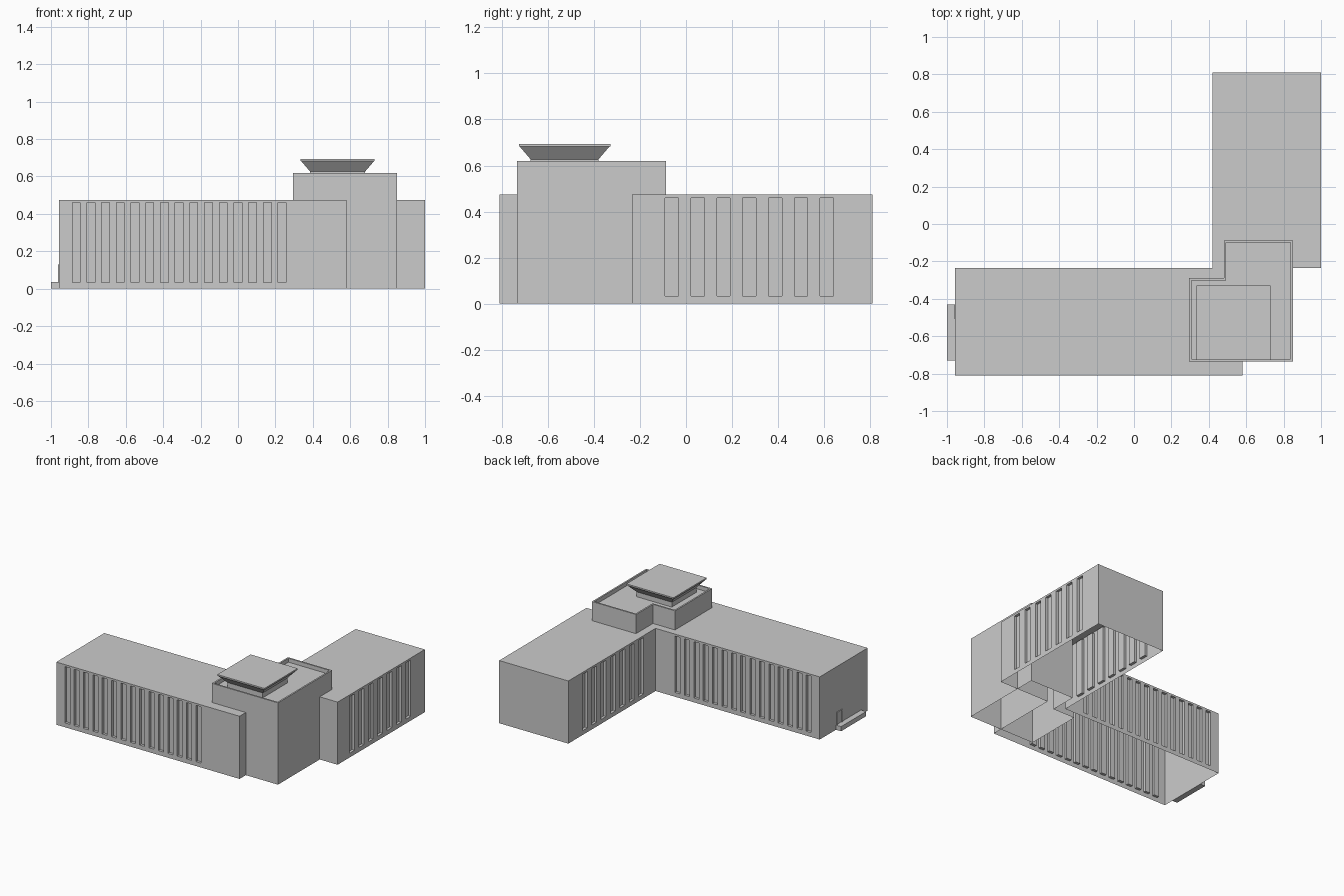
import bpy, bmesh
from mathutils import Vector

if "Cube" in bpy.data.objects:
    bpy.data.objects.remove(bpy.data.objects["Cube"])

H = 0.475            # wing height
Z0, Z1 = 0.033, 0.46  # window sill and head
DEPTH = 0.02


def finish(bm, name):
    bmesh.ops.remove_doubles(bm, verts=bm.verts, dist=1e-5)
    me = bpy.data.meshes.new(name)
    bm.to_mesh(me)
    bm.free()
    ob = bpy.data.objects.new(name, me)
    bpy.context.collection.objects.link(ob)
    return ob


def quad(bm, *pts):
    bm.faces.new([bm.verts.new(p) for p in pts])


def wall(bm, a, b, centres=(), w=0.04):
    """Wall from a to b (outside on the right) with recessed windows."""
    a, b = Vector((*a, 0)), Vector((*b, 0))
    d = (b - a).normalized()
    inward = Vector((-d.y, d.x, 0)) * DEPTH
    P = lambda u, z: a + d * u + Vector((0, 0, z))
    us = [0.0]
    for c in sorted(centres):
        us += [c - w / 2, c + w / 2]
    us.append((b - a).length)
    if len(us) == 2:
        quad(bm, P(us[0], 0), P(us[1], 0), P(us[1], H), P(us[0], H))
        return
    zs = [0, Z0, Z1, H]
    for i in range(len(us) - 1):
        for j in range(3):
            c = [P(us[i], zs[j]), P(us[i + 1], zs[j]),
                 P(us[i + 1], zs[j + 1]), P(us[i], zs[j + 1])]
            if i % 2 and j == 1:
                k = [p + inward for p in c]
                quad(bm, *k)
                for n in range(4):
                    m = (n + 1) % 4
                    quad(bm, c[n], c[m], k[m], k[n])
            else:
                quad(bm, *c)


def box(name, x0, x1, y0, y1, z0, z1, flare=0.0):
    """Box whose top may be wider than its base by flare on each side."""
    bm = bmesh.new()
    bmesh.ops.create_cube(bm, size=1)
    for v in bm.verts:
        sx, sy, up = v.co.x > 0, v.co.y > 0, v.co.z > 0
        f = flare if up else 0
        v.co = (x1 + f if sx else x0 - f, y1 + f if sy else y0 - f, z1 if up else z0)
    return finish(bm, name)


# Two wings: open-bottomed outline with window rows on the four long walls
outline = [(-0.957, -0.81), (0.58, -0.81), (0.58, -0.235), (1, -0.235),
           (1, 0.81), (0.42, 0.81), (0.42, -0.235), (-0.957, -0.235)]
xs = [-0.865 + 0.0786 * i for i in range(15)]
ys = [-0.062 + 0.1123 * i for i in range(7)]
windows = {0: ([x + 0.957 for x in xs], 0.042),
           3: ([y + 0.235 for y in ys], 0.058),
           5: ([0.81 - y for y in ys], 0.058),
           6: ([0.42 - x for x in xs], 0.042)}
bm = bmesh.new()
for i, p in enumerate(outline):
    wall(bm, p, outline[(i + 1) % len(outline)], *windows.get(i, ()))
# Flat roofs
for x0, x1, y0, y1 in ((-0.957, 0.58, -0.81, -0.235), (0.42, 1, -0.235, 0.81)):
    quad(bm, (x0, y0, H), (x1, y0, H), (x1, y1, H), (x0, y1, H))
finish(bm, "wings")

# Corner tower with parapet and sunken deck
plan = [(0.295, -0.735), (0.85, -0.735), (0.85, -0.087),
        (0.48, -0.087), (0.48, -0.29), (0.295, -0.29)]
bm = bmesh.new()
low = [bm.verts.new((x, y, 0)) for x, y in plan]
top = [bm.verts.new((x, y, 0.62)) for x, y in plan]
for i in range(len(plan)):
    j = (i + 1) % len(plan)
    bm.faces.new((low[i], low[j], top[j], top[i]))
deck = bm.faces.new(top)
bm.normal_update()
bmesh.ops.inset_region(bm, faces=[deck], thickness=0.012, use_even_offset=True)
rim = list(deck.verts)
inner = [bm.verts.new(v.co - Vector((0, 0, 0.03))) for v in rim]
for i in range(len(rim)):
    j = (i + 1) % len(rim)
    bm.faces.new((rim[i], rim[j], inner[j], inner[i]))
bm.faces.new(inner)
bmesh.ops.delete(bm, geom=[deck], context='FACES_ONLY')
finish(bm, "corner_tower")

# Rooftop lantern: base, flared canopy and cap slab
box("lantern_base", 0.385, 0.68, -0.675, -0.38, 0.59, 0.627)
box("lantern_canopy", 0.385, 0.68, -0.675, -0.38, 0.627, 0.683, flare=0.048)
box("lantern_cap", 0.335, 0.73, -0.726, -0.328, 0.683, 0.694)

# Entrance step and door frame on the left end
box("entrance_step", -1, -0.957, -0.73, -0.43, 0, 0.035)
for n, y in enumerate((-0.505, -0.445)):
    box(f"door_post_{n + 1}", -0.962, -0.957, y, y + 0.008, 0.035, 0.13)
box("door_lintel", -0.962, -0.957, -0.505, -0.437, 0.122, 0.13)
